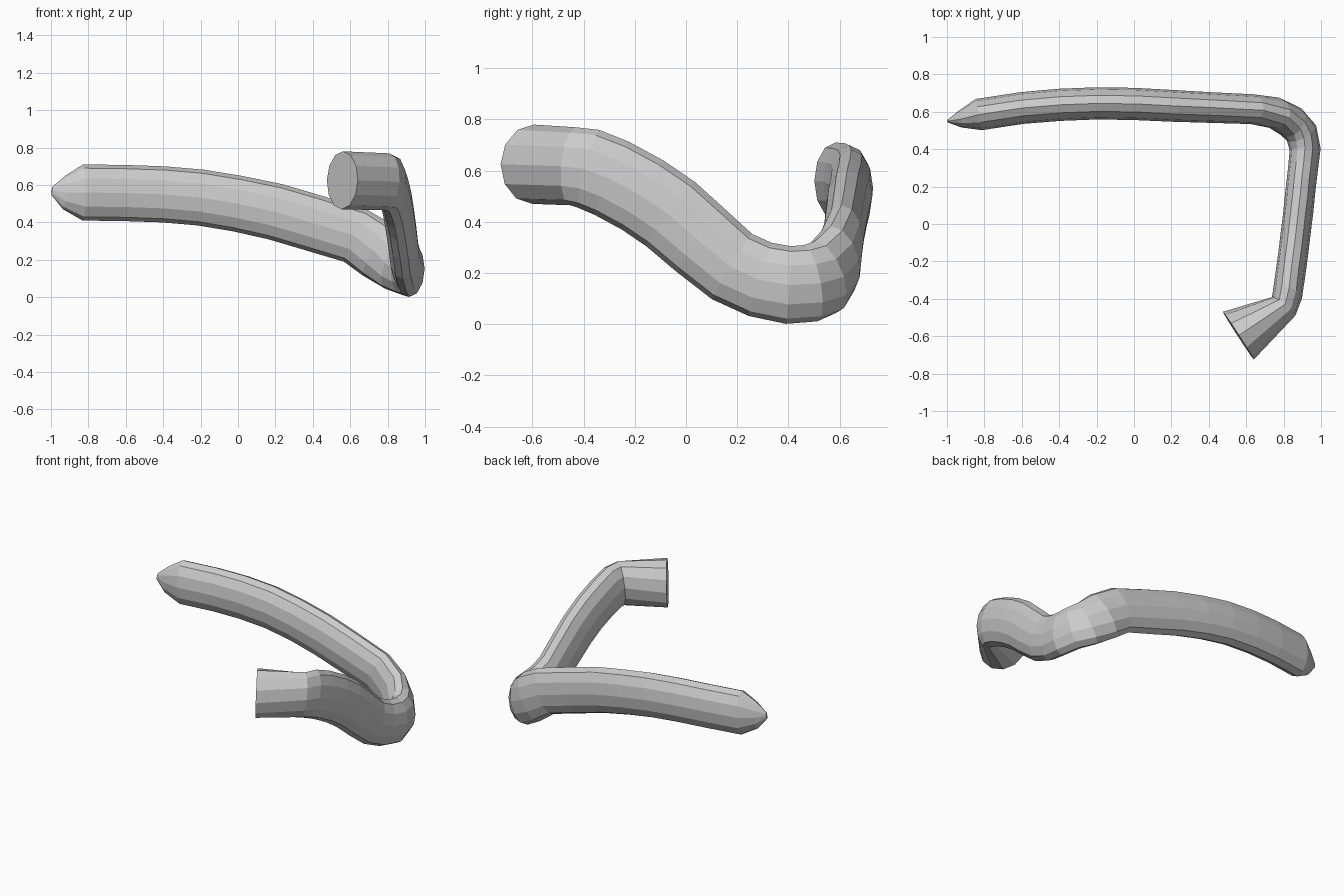
import bpy, bmesh, math
from mathutils import Vector

SIDES = 12
# centre line: x, y, z, half width, half height
PATH = [
    (-0.995, 0.55, 0.57, 0.008, 0.022),
    (-0.93, 0.56, 0.56, 0.045, 0.09),
    (-0.83, 0.585, 0.56, 0.085, 0.15),
    (-0.60, 0.62, 0.557, 0.085, 0.15),
    (-0.40, 0.637, 0.55, 0.086, 0.15),
    (-0.20, 0.645, 0.533, 0.086, 0.15),
    (0.00, 0.642, 0.50, 0.086, 0.15),
    (0.20, 0.632, 0.457, 0.085, 0.152),
    (0.40, 0.623, 0.398, 0.082, 0.152),
    (0.63, 0.614, 0.328, 0.08, 0.152),
    (0.75, 0.595, 0.25, 0.085, 0.16),
    (0.84, 0.547, 0.185, 0.09, 0.155),
    (0.895, 0.487, 0.16, 0.088, 0.152),
    (0.915, 0.40, 0.153, 0.083, 0.152),
    (0.903, 0.29, 0.175, 0.08, 0.15),
    (0.89, 0.18, 0.225, 0.08, 0.15),
    (0.878, 0.06, 0.325, 0.08, 0.155),
    (0.863, -0.06, 0.43, 0.08, 0.158),
    (0.85, -0.17, 0.505, 0.08, 0.158),
    (0.833, -0.29, 0.57, 0.08, 0.158),
    (0.82, -0.38, 0.607, 0.08, 0.158),
    (0.80, -0.44, 0.617, 0.08, 0.153),
    (0.558, -0.597, 0.625, 0.152, 0.155),
]


def swept_tube(name, path):
    """Sweep an upright ellipse along the path, with both ends capped."""
    bm = bmesh.new()
    pts = [Vector(p[:3]) for p in path]
    dirs = [(b - a).normalized() for a, b in zip(pts, pts[1:])]
    rings = []
    for i, p in enumerate(pts):
        t = (dirs[max(i - 1, 0)] + dirs[min(i, len(dirs) - 1)]).normalized()
        side = t.cross(Vector((0, 0, 1))).normalized()
        up = side.cross(t)
        w, h = path[i][3:]
        rings.append([bm.verts.new(p + side * w * math.cos(a) + up * h * math.sin(a))
                      for a in (2 * math.pi * k / SIDES for k in range(SIDES))])
    for r, s in zip(rings, rings[1:]):
        for k in range(SIDES):
            n = (k + 1) % SIDES
            bm.faces.new((r[k], r[n], s[n], s[k]))
    bm.faces.new(rings[0])
    bm.faces.new(rings[-1])
    bmesh.ops.recalc_face_normals(bm, faces=bm.faces)
    me = bpy.data.meshes.new(name)
    bm.to_mesh(me)
    bm.free()
    ob = bpy.data.objects.new(name, me)
    bpy.context.collection.objects.link(ob)
    return ob


# bent oval tube with a tapered tip and a flared round end
swept_tube("bent_tube", PATH)
